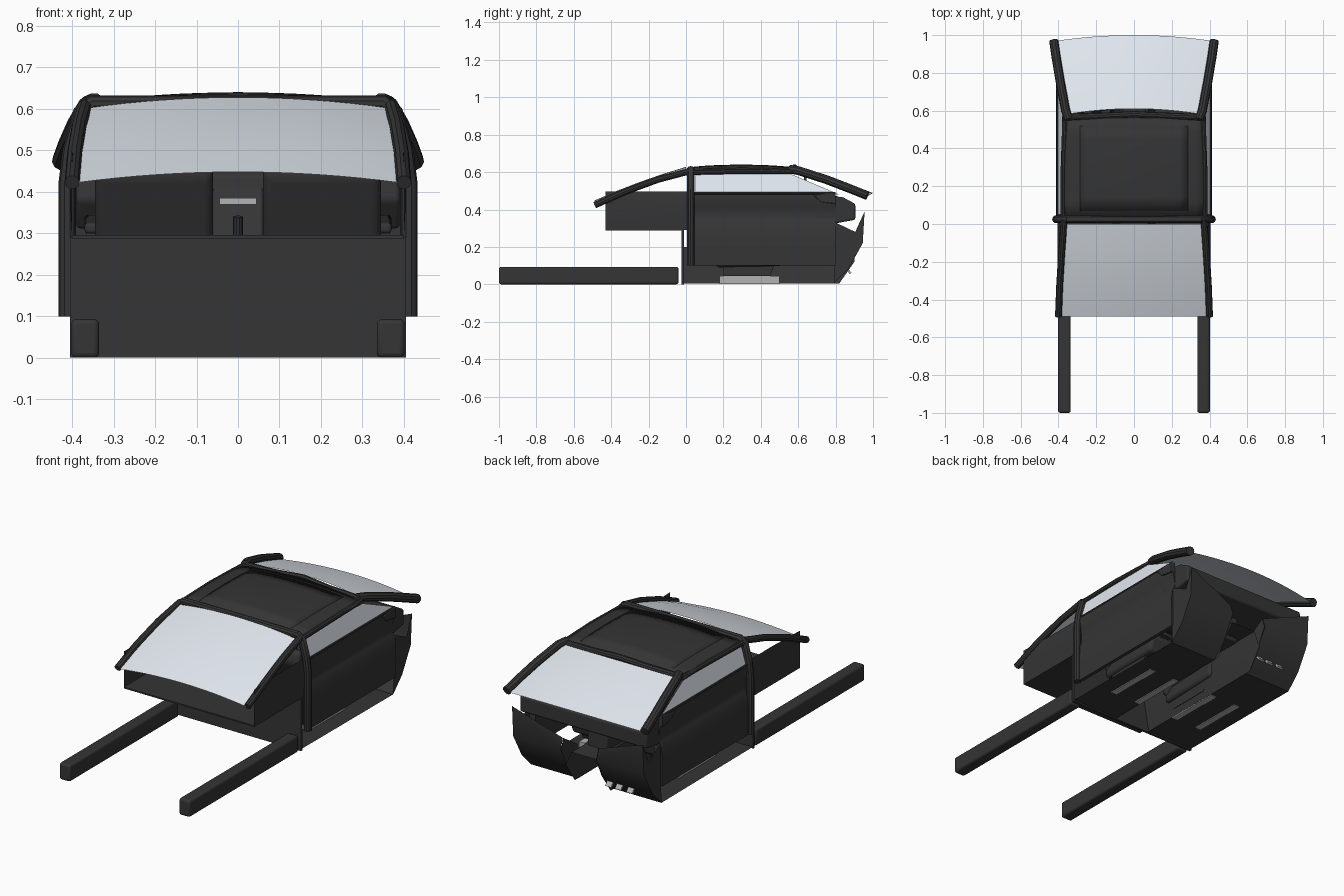
import bpy, bmesh, math
from mathutils import Vector

if "Cube" in bpy.data.objects:
    bpy.data.objects.remove(bpy.data.objects["Cube"])


def material(name, rgb):
    m = bpy.data.materials.new(name)
    m.diffuse_color = (*rgb, 1)
    m.use_nodes = True
    m.node_tree.nodes["Principled BSDF"].inputs["Base Color"].default_value = m.diffuse_color
    return m


DARK = material("dark_trim", (0.035, 0.035, 0.035))
GLASS = material("pale_glass", (0.75, 0.8, 0.86))
METAL = material("light_metal", (0.45, 0.45, 0.45))


def finish(o, mat, bevel=0, smooth=True):
    o.data.materials.clear()
    o.data.materials.append(mat)
    if bevel:
        b = o.modifiers.new("bevel", 'BEVEL')
        b.width, b.segments = bevel, 3
    bpy.ops.object.select_all(action='DESELECT')
    o.select_set(True)
    bpy.context.view_layer.objects.active = o
    if smooth:
        bpy.ops.object.shade_smooth_by_angle(angle=math.radians(35))
    return o


def mesh(name, verts, faces, mat=DARK, bevel=0):
    me = bpy.data.meshes.new(name)
    me.from_pydata(verts, [], faces)
    bm = bmesh.new()
    bm.from_mesh(me)
    bmesh.ops.recalc_face_normals(bm, faces=bm.faces)
    bm.to_mesh(me)
    bm.free()
    o = bpy.data.objects.new(name, me)
    bpy.context.collection.objects.link(o)
    return finish(o, mat, bevel)


def box(name, x, y, z, mat=DARK, bevel=0):
    v = [(a, b, c) for a in x for b in y for c in z]
    f = [(0, 1, 3, 2), (4, 6, 7, 5), (0, 4, 5, 1), (2, 3, 7, 6), (0, 2, 6, 4), (1, 5, 7, 3)]
    return mesh(name, v, f, mat, bevel)


def prism(name, yz, x0, x1, bevel=0, mat=DARK):
    n = len(yz)
    v = [(x, y, z) for x in (x0, x1) for y, z in yz]
    f = [tuple(range(n)), tuple(range(n, 2 * n))]
    f += [(i, (i + 1) % n, n + (i + 1) % n, n + i) for i in range(n)]
    return mesh(name, v, f, mat, bevel)


def sheet(name, fn, nu, nv, mat=DARK, thick=0):
    v = [fn(i / nu, j / nv) for i in range(nu + 1) for j in range(nv + 1)]
    f = [(i * (nv + 1) + j, (i + 1) * (nv + 1) + j, (i + 1) * (nv + 1) + j + 1, i * (nv + 1) + j + 1)
         for i in range(nu) for j in range(nv)]
    o = mesh(name, v, f, mat)
    if thick:
        s = o.modifiers.new("thickness", 'SOLIDIFY')
        s.thickness, s.offset = thick, 0
    return o


def strip(name, rows, mat=DARK):
    """Sheet made of rows of points of equal length."""
    n = len(rows[0])
    v = [p for r in rows for p in r]
    f = [(i * n + j, i * n + j + 1, (i + 1) * n + j + 1, (i + 1) * n + j)
         for i in range(len(rows) - 1) for j in range(n - 1)]
    return mesh(name, v, f, mat)


def tube(name, pts, r, mat=DARK):
    c = bpy.data.curves.new(name, 'CURVE')
    c.dimensions, c.bevel_depth, c.bevel_resolution, c.use_fill_caps = '3D', r, 3, True
    s = c.splines.new('POLY')
    s.points.add(len(pts) - 1)
    for p, q in zip(s.points, pts):
        p.co = (*q, 1)
    tmp = bpy.data.objects.new(name + "_path", c)
    bpy.context.collection.objects.link(tmp)
    me = bpy.data.meshes.new_from_object(tmp.evaluated_get(bpy.context.evaluated_depsgraph_get()))
    bpy.data.objects.remove(tmp)
    o = bpy.data.objects.new(name, me)
    bpy.context.collection.objects.link(o)
    return finish(o, mat)


# curved windscreens and roof
def arch(u, rise):
    return rise * (1 - (2 * u - 1) ** 2)


def windscreen(u, v):
    w = 0.36 + 0.05 * v
    return ((2 * u - 1) * w, 0.58 + 0.39 * v + arch(u, 0.03),
            0.605 - 0.135 * v + arch(u, 0.018) + 0.02 * v * (1 - v))


def rear_glass(u, v):
    w = 0.365 + 0.025 * v
    return ((2 * u - 1) * w, -0.49 * v, 0.602 - 0.18 * v + arch(u, 0.026) + 0.04 * v * (1 - v))


sheet("windscreen", windscreen, 16, 4, GLASS)
sheet("rear_window", rear_glass, 16, 4, GLASS)
sheet("roof", lambda u, v: ((2 * u - 1) * 0.38, 0.03 + 0.54 * v,
                            0.60 + arch(u, 0.022) + arch(v, 0.008)), 14, 6, DARK, 0.012)
sheet("roof_hatch", lambda u, v: ((2 * u - 1) * 0.285, 0.07 + 0.45 * v,
                                  0.612 + arch(u, 0.014) + arch(v, 0.008)), 12, 6, DARK, 0.012)

# roll hoop and front roof bar
hoop = [(0.412, 0.1), (0.412, 0.42), (0.402, 0.5), (0.378, 0.59), (0.35, 0.613)]
tube("roll_hoop", [(x, 0.025, z) for x, z in hoop] + [(-x, 0.025, z) for x, z in hoop[::-1]], 0.021)
tube("front_roof_bar", [(-0.36, 0.565, 0.608), (-0.16, 0.572, 0.612), (0, 0.58, 0.624),
                        (0.16, 0.572, 0.612), (0.36, 0.565, 0.608)], 0.018)

# rear deck, bulkhead and centre tunnel
box("rear_deck", (-0.4, 0.4), (-0.43, -0.01), (0.288, 0.296))
box("rear_bulkhead", (-0.405, 0.405), (-0.025, -0.012), (0, 0.29))
strip("tunnel", [[(x, -0.01, z), (x, 0.82, z), (x, 0.9, max(z, 0.12))] for x, z in
                 ((-0.11, 0.005), (-0.075, 0.2), (0.075, 0.2), (0.11, 0.005))])
prism("console", [(0.08, 0.18), (0.08, 0.28), (0.45, 0.25), (0.62, 0.27), (0.7, 0.42),
                  (0.78, 0.42), (0.78, 0.18)], -0.062, 0.062, 0.008)
box("console_panel", (-0.045, 0.045), (0.655, 0.69), (0.37, 0.385), METAL)
tube("gear_lever", [(0, 0.5, 0.25), (0, 0.48, 0.34)], 0.012)

# dashboard, instrument hood, steering wheel
dash = [(0.7, 0.44), (0.69, 0.38), (0.74, 0.31), (0.82, 0.33), (0.905, 0.345), (0.905, 0.43),
        (0.84, 0.465), (0.76, 0.475)]
prism("dashboard", dash, -0.39, 0.39, 0.01)
prism("instrument_hood", [(0.68, 0.4), (0.68, 0.47), (0.72, 0.487), (0.82, 0.47), (0.82, 0.4)],
      -0.31, -0.1, 0.012)
bpy.ops.mesh.primitive_torus_add(major_radius=0.085, minor_radius=0.01, major_segments=32,
                                 minor_segments=8, location=(-0.2, 0.6, 0.38),
                                 rotation=(math.radians(68), 0, 0))
bpy.context.object.name = "steering_wheel"
finish(bpy.context.object, DARK)
tube("steering_column", [(-0.2, 0.59, 0.384), (-0.2, 0.74, 0.33)], 0.026)
for a in (0, 120, 240):
    c, s = math.cos(math.radians(a - 90)) * 0.085, math.sin(math.radians(a - 90)) * 0.085
    tube("wheel_spoke", [(-0.2, 0.6, 0.38), (-0.2 + c, 0.6 + s * 0.37, 0.38 + s * 0.93)], 0.009)
for x in (-0.27, -0.2, -0.14):
    prism("pedal", [(0.82, 0.13), (0.83, 0.135), (0.885, 0.06), (0.875, 0.055)],
          x - 0.018, x + 0.018, 0, METAL)

# mirror
box("cabin_mirror", (-0.06, 0.06), (0.63, 0.645), (0.545, 0.575), DARK, 0.006)
tube("mirror_stem", [(0, 0.64, 0.57), (0, 0.655, 0.602)], 0.006)

# everything that exists on both sides
DOOR = [(0.412, 0.1), (0.414, 0.2), (0.41, 0.31), (0.396, 0.338), (0.388, 0.36), (0.398, 0.41),
        (0.41, 0.455), (0.408, 0.485)]
FLOOR = [(-0.02, 0.008), (0.79, 0.004), (0.87, 0.085), (0.945, 0.22)]
for s in (-1, 1):
    # chassis rail
    box("chassis_rail", sorted((s * 0.335, s * 0.402)), (-1, -0.04), (0, 0.093), DARK, 0.012)
    # screen and rear pillars
    tube("screen_pillar", [(s * x, y, z) for x, y, z in
                           ((0.345, 0.555, 0.615), (0.362, 0.6, 0.608), (0.39, 0.75, 0.56),
                            (0.412, 0.88, 0.51), (0.425, 0.97, 0.474))], 0.024)
    tube("rear_pillar", [(s * x, y, z) for x, y, z in
                         ((0.37, 0.02, 0.605), (0.383, -0.15, 0.56), (0.394, -0.33, 0.494),
                          (0.4, -0.488, 0.423))], 0.018)
    tube("roof_side_rail", [(s * 0.374, 0.03, 0.598), (s * 0.374, 0.3, 0.604), (s * 0.365, 0.57, 0.602)], 0.014)
    # side window and door skins
    strip("side_window", [[(s * 0.406, 0.05, 0.48), (s * 0.406, 0.82, 0.48)],
                          [(s * 0.374, 0.05, 0.59), (s * 0.374, 0.56, 0.59)]], GLASS)
    strip("door_outer", [[(s * x, 0.03, z), (s * x, 0.8, z)] for x, z in DOOR])
    strip("door_inner", [[(s * x, 0.03, z), (s * x, 0.8, z)] for x, z in
                         ((0.412, 0.1), (0.37, 0.12), (0.365, 0.3), (0.345, 0.33), (0.37, 0.36),
                          (0.38, 0.46), (0.408, 0.485))])
    mesh("door_end", [(s * x, 0.8, z) for x, z in DOOR + [(0.38, 0.46), (0.37, 0.36), (0.345, 0.33),
                      (0.365, 0.3), (0.37, 0.12)]], [tuple(range(len(DOOR) + 5))])
    tube("door_sill_trim", [(s * 0.404, 0.04, 0.486), (s * 0.404, 0.8, 0.486)], 0.007)
    prism("sill_corner", [(0.68, 0.478), (0.72, 0.44), (0.8, 0.43), (0.8, 0.492)],
          s * 0.385, s * 0.414, 0.004)
    prism("armrest", [(0.25, 0.3), (0.25, 0.325), (0.6, 0.345), (0.6, 0.3)], s * 0.33, s * 0.37, 0.008)
    # rear quarter panel
    strip("quarter_panel", [[(s * 0.4, -0.43, z), (s * x, -0.2, z), (s * x, 0.02, z)] for x, z in
                            ((0.4, 0.29), (0.404, 0.36), (0.404, 0.43), (0.392, 0.495))])
    # floor pan and footwell
    strip("floor_pan", [[(s * 0.11, y, z), (s * 0.402, y, z)] for y, z in FLOOR]
          + [[(s * 0.11, 0.925, 0.28), (s * 0.402, 0.955, 0.39)]])
    mesh("footwell_side", [(s * 0.402, y, z) for y, z in FLOOR[1:] +
                           [(0.955, 0.39), (0.905, 0.28), (0.8, 0.33)]], [tuple(range(6))])
    mesh("footwell_inner_side", [(s * 0.108, y, z) for y, z in FLOOR[1:] +
                                 [(0.925, 0.28), (0.8, 0.2)]], [tuple(range(5))])
    # seat, with its raised base and rails
    x0, x1 = s * 0.06, s * 0.345
    prism("seat_cushion", [(0.16, 0.09), (0.16, 0.17), (0.3, 0.18), (0.52, 0.215), (0.55, 0.19),
                           (0.53, 0.1)], s * 0.075, s * 0.335, 0.025)
    prism("seat_back", [(0.17, 0.12), (0.03, 0.44), (0.045, 0.5), (0.085, 0.505), (0.12, 0.46),
                        (0.25, 0.18)], x0, x1, 0.022)
    for a, b in ((0.068, 0.115), (0.3, 0.345)):
        prism("seat_bolster", [(0.2, 0.16), (0.1, 0.4), (0.16, 0.4), (0.28, 0.2), (0.5, 0.235),
                               (0.5, 0.17)], s * a, s * b, 0.014)
    prism("seat_base", [(0.2, 0.045), (0.2, 0.095), (0.47, 0.095), (0.45, 0.045)], s * 0.1, s * 0.32)
    for x in (0.13, 0.29):
        box("seat_rail", (s * x - 0.018, s * x + 0.018), (0.18, 0.5), (0.002, 0.045), METAL)
